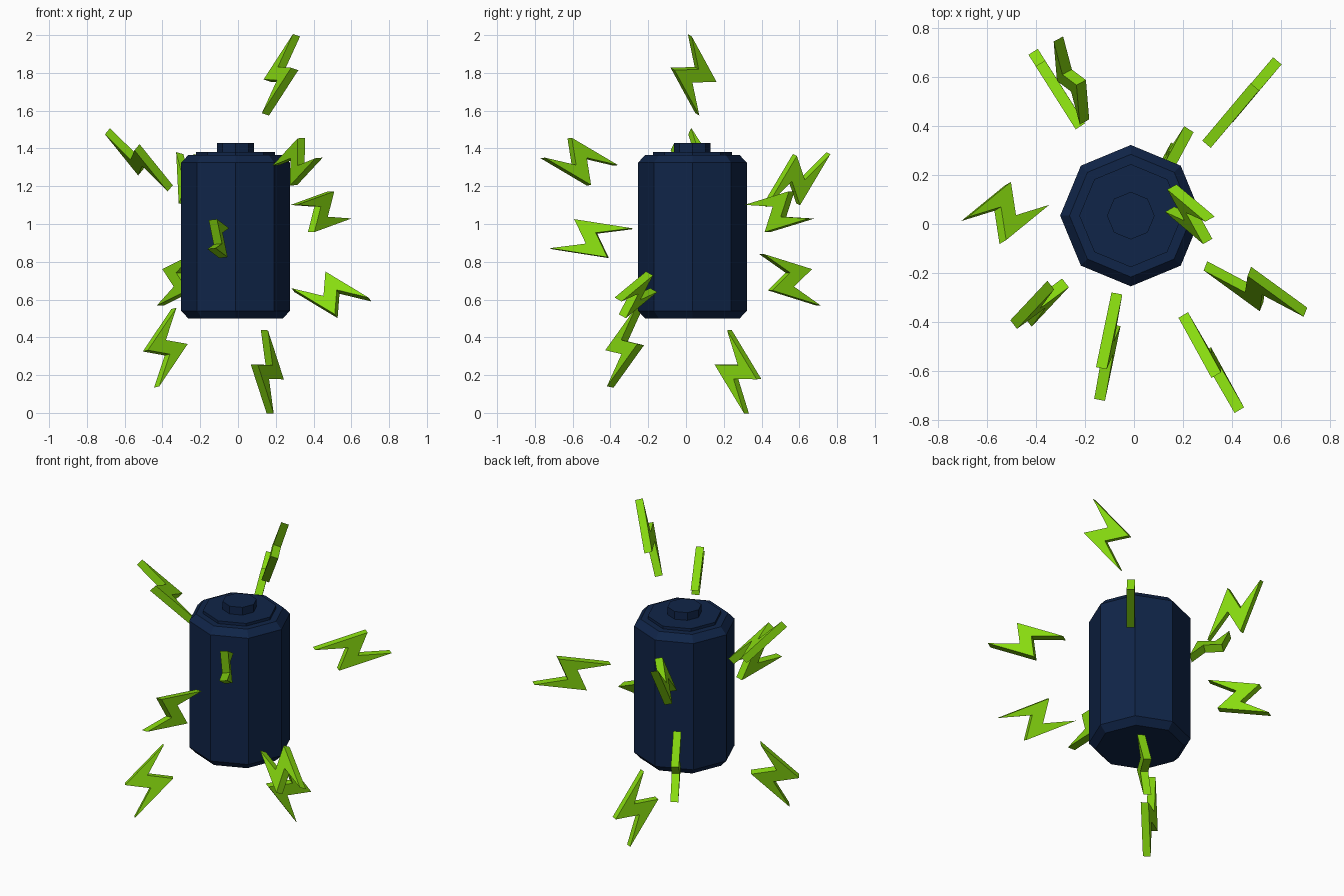
import bpy, bmesh, math
from mathutils import Vector, Matrix

cube = bpy.data.objects.get("Cube")
if cube:
    bpy.data.objects.remove(cube, do_unlink=True)


def make_material(name, color):
    mat = bpy.data.materials.new(name)
    mat.use_nodes = True
    mat.diffuse_color = (*color, 1)
    bsdf = next(n for n in mat.node_tree.nodes if n.type == 'BSDF_PRINCIPLED')
    bsdf.inputs["Base Color"].default_value = (*color, 1)
    bsdf.inputs["Roughness"].default_value = 0.8
    return mat


navy = make_material("navy casing", (0.005, 0.018, 0.065))
lime = make_material("lime spark", (0.25, 0.72, 0.005))


def finish(name, bm, mat):
    bmesh.ops.recalc_face_normals(bm, faces=bm.faces)
    mesh = bpy.data.meshes.new(name)
    bm.to_mesh(mesh)
    bm.free()
    mesh.materials.append(mat)
    obj = bpy.data.objects.new(name, mesh)
    bpy.context.collection.objects.link(obj)
    return obj


def turned(name, profile, mat, sides=8):
    """Closed faceted solid from (radius, height) rings."""
    bm = bmesh.new()
    rings = []
    for radius, z in profile:
        angles = [math.tau * i / sides for i in range(sides)]
        rings.append([bm.verts.new((radius * math.cos(a), radius * math.sin(a), z))
                      for a in angles])
    for low, high in zip(rings, rings[1:]):
        for i in range(sides):
            j = (i + 1) % sides
            bm.faces.new((low[i], low[j], high[j], high[i]))
    bm.faces.new(rings[0])
    bm.faces.new(rings[-1])
    obj = finish(name, bm, mat)
    obj.location = (-0.013, 0.034, 0)
    return obj


# Battery casing with bevelled ends, raised lid and terminal
turned("battery_casing", [(0.25, 0.5), (0.288, 0.54), (0.288, 1.325), (0.25, 1.365)], navy)
turned("battery_lid", [(0.21, 1.35), (0.21, 1.382)], navy)
turned("battery_terminal", [(0.097, 1.37), (0.097, 1.43)], navy)

# Half of the bolt outline; the other half is the same turned half way round
HALF = [(0, 0.226), (-0.12, -0.065), (0.022, -0.032)]
OUTLINE = HALF + [(-x, -y) for x, y in HALF]
THICKNESS = 0.045


def bolt(name, tip, tail, side):
    """Extruded zigzag from tip to tail; side points to the lower corner."""
    tip, tail = Vector(tip), Vector(tail)
    up = (tip - tail).normalized()
    right = -Vector(side)
    right = (right - up * right.dot(up)).normalized()
    frame = Matrix((right, up, right.cross(up))).transposed().to_4x4()
    bm = bmesh.new()
    back = [bm.verts.new((x, y, -THICKNESS / 2)) for x, y in OUTLINE]
    face = bm.faces.new(back)
    grown = bmesh.ops.extrude_face_region(bm, geom=[face], use_keep_orig=True)
    moved = [v for v in grown["geom"] if isinstance(v, bmesh.types.BMVert)]
    bmesh.ops.translate(bm, verts=moved, vec=(0, 0, THICKNESS))
    obj = finish(name, bm, lime)
    obj.matrix_world = Matrix.Translation((tip + tail) / 2) @ frame


# Sparks around the battery: tip, tail, direction of the lower corner
bolt("bolt_top", (.31, .02, 2), (.145, .06, 1.58), (-.15, .23, -.06))
bolt("bolt_upper_right", (-.69, .02, 1.49), (-.36, .07, 1.19), (.02, .23, -.13))
bolt("bolt_upper_back", (-.31, .76, 1.38), (-.2, .41, 1.09), (-.07, 0, -.26))
bolt("bolt_upper_front", (.43, -.76, 1.35), (.2, -.37, 1.31), (-.04, .1, -.24))
bolt("bolt_back_left", (.3, .33, 1.1), (.58, .66, 1.03), (.09, .11, .2))
bolt("bolt_left", (.29, -.17, .65), (.7, -.36, .6), (.06, -.15, -.23))
bolt("bolt_lower_right", (-.34, -.25, .55), (-.43, -.4, .14), (-.23, -.18, -.01))
bolt("bolt_bottom", (.14, .23, .435), (.17, .32, 0), (.15, .24, -.06))
bolt("bolt_front", (-.14, -.715, .87), (-.07, -.285, .975), (.05, .15, -.19))
bolt("bolt_lower_back", (-.41, .7, .57), (-.22, .4, .84), (.14, -.22, -.11))
